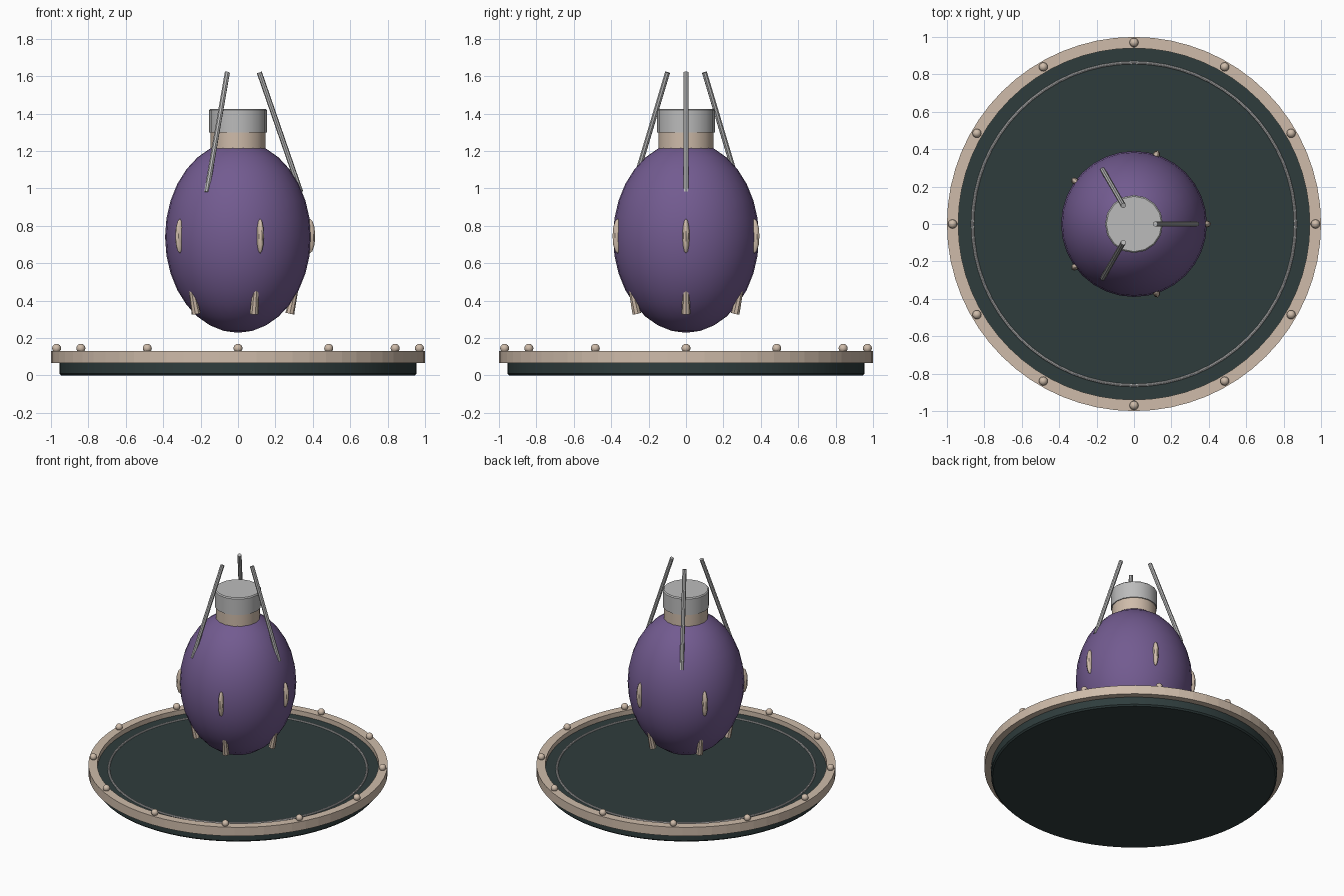
import bpy, math
from mathutils import Vector

if "Cube" in bpy.data.objects:
    bpy.data.objects.remove(bpy.data.objects["Cube"])


def material(name, rgb):
    m = bpy.data.materials.new(name)
    m.diffuse_color = (*rgb, 1)
    m.use_nodes = True
    m.node_tree.nodes["Principled BSDF"].inputs["Base Color"].default_value = m.diffuse_color
    return m


PURPLE = material("purple", (0.17, 0.105, 0.28))
TEAL = material("dark teal", (0.028, 0.046, 0.046))
BEIGE = material("beige", (0.62, 0.50, 0.40))
GREY = material("grey", (0.50, 0.50, 0.50))


def finish(name, mat, smooth=True):
    ob = bpy.context.object
    ob.name = name
    ob.data.materials.append(mat)
    if smooth:
        bpy.ops.object.shade_smooth_by_angle(angle=math.radians(40))
    return ob


def lathe(name, profile, mat, sides, smooth=True):
    """Spin a closed (radius, z) outline around z; radius 0 points become poles."""
    verts, faces, rings = [], [], []
    for r, z in profile:
        n = 1 if r == 0 else sides
        rings.append([len(verts) + i for i in range(n)])
        verts += [(r * math.cos(math.tau * i / sides), r * math.sin(math.tau * i / sides), z)
                  for i in range(n)]
    for k, a in enumerate(rings):
        b = rings[(k + 1) % len(rings)]
        if len(a) == len(b) == 1:
            continue
        for i in range(sides):
            j = (i + 1) % sides
            quad = [a[i % len(a)], a[j % len(a)], b[j % len(b)], b[i % len(b)]]
            faces.append(list(dict.fromkeys(quad)))
    me = bpy.data.meshes.new(name)
    me.from_pydata(verts, [], faces)
    ob = bpy.data.objects.new(name, me)
    bpy.context.collection.objects.link(ob)
    bpy.ops.object.select_all(action='DESELECT')
    bpy.context.view_layer.objects.active = ob
    ob.select_set(True)
    return finish(name, mat, smooth)


def polar(r, z, angle):
    return Vector((r * math.cos(angle), r * math.sin(angle), z))


def rod(name, p, q, r1, r2, mat, sides):
    """Tapered rod from p (radius r1) to q (radius r2)."""
    d = q - p
    bpy.ops.mesh.primitive_cone_add(vertices=sides, radius1=r1, radius2=r2, depth=d.length,
                                    location=(p + q) / 2,
                                    rotation=d.to_track_quat('Z', 'Y').to_euler())
    return finish(name, mat)


def ball(name, loc, scale, mat, seg, rings, turn=0):
    bpy.ops.mesh.primitive_uv_sphere_add(segments=seg, ring_count=rings, radius=1,
                                         location=loc, rotation=(0, 0, turn))
    bpy.context.object.scale = scale
    return finish(name, mat)


# Round base: dark disc, raised rim, thin inlaid ring
lathe("base_disc", [(0, 0), (0.945, 0), (0.955, 0.01), (0.955, 0.095), (0, 0.095)], TEAL, 64)
lathe("base_rim", [(0.94, 0.065), (1, 0.065), (1, 0.13), (0.94, 0.13)], BEIGE, 64, False)
bpy.ops.mesh.primitive_torus_add(major_radius=0.863, minor_radius=0.008, major_segments=64,
                                 minor_segments=8, location=(0, 0, 0.096))
finish("inlaid_ring", GREY)

# Rivets on the rim
for i in range(12):
    ball(f"rivet_{i}", polar(0.97, 0.145, math.tau * i / 12), (0.024,) * 3, BEIGE, 12, 8)

# Floating egg body with neck and cap
ball("body", (0, 0, 0.74), (0.39, 0.39, 0.512), PURPLE, 32, 16)
lathe("neck", [(0, 1.15), (0.148, 1.15), (0.148, 1.31), (0, 1.31)], BEIGE, 16)
lathe("cap", [(0, 1.30), (0.155, 1.30), (0.155, 1.418), (0.148, 1.425), (0, 1.425)], GREY, 16)

# Three leaning rods around the cap
for i in range(3):
    a = math.tau * i / 3
    rod(f"leaning_rod_{i}", polar(0.335, 0.98, a), polar(0.114, 1.62, a), 0.014, 0.014, GREY, 8)

# Two rows of studs on the body
for i in range(5):
    a = math.tau * i / 5
    ball(f"upper_stud_{i}", polar(0.383, 0.745, a), (0.03, 0.02, 0.093), BEIGE, 8, 6, a)
    rod(f"lower_stud_{i}", polar(0.277, 0.33, a), polar(0.315, 0.50, a), 0.024, 0.014, BEIGE, 8)
